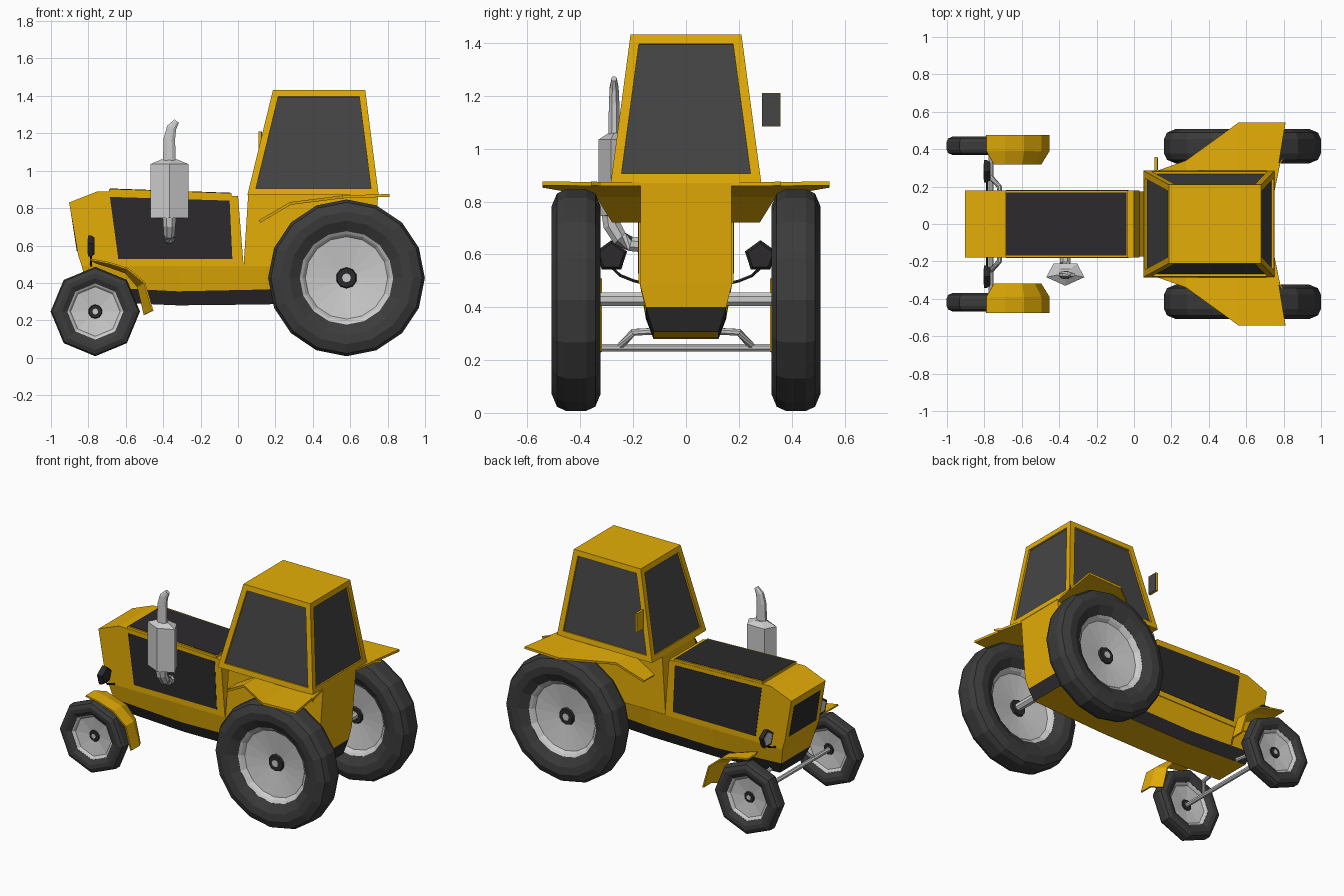
import bpy, bmesh, math
from mathutils import Vector

if "Cube" in bpy.data.objects:
    bpy.data.objects.remove(bpy.data.objects["Cube"])


def material(name, rgb):
    m = bpy.data.materials.new(name)
    m.diffuse_color = (*rgb, 1)
    m.use_nodes = True
    m.node_tree.nodes["Principled BSDF"].inputs["Base Color"].default_value = m.diffuse_color
    return m


YELLOW = material("yellow_paint", (0.78, 0.42, 0.002))
DARK = material("dark_trim", (0.025, 0.023, 0.025))
GLASS = material("dark_glass", (0.06, 0.06, 0.06))
RUBBER = material("rubber", (0.045, 0.045, 0.045))


def make(name, verts, faces, mats=()):
    bm = bmesh.new()
    vs = [bm.verts.new(v) for v in verts]
    for f in faces:
        bm.faces.new([vs[i] for i in f])
    bmesh.ops.recalc_face_normals(bm, faces=bm.faces)
    me = bpy.data.meshes.new(name)
    bm.to_mesh(me)
    bm.free()
    for m in mats:
        me.materials.append(m)
    ob = bpy.data.objects.new(name, me)
    bpy.context.collection.objects.link(ob)
    return ob


def loft(name, rings, mats=(), caps=True, closed=False):
    n, k = len(rings[0]), len(rings)
    verts = [v for r in rings for v in r]
    faces = [(i * n + j, i * n + (j + 1) % n, (i + 1) % k * n + (j + 1) % n, (i + 1) % k * n + j)
             for i in range(k if closed else k - 1) for j in range(n)]
    if caps and not closed:
        faces += [tuple(range(n)), tuple(range((k - 1) * n, k * n))]
    return make(name, verts, faces, mats)


def slab(name, prof, y0, y1, mats):
    return loft(name, [[(x, y, z) for x, z in prof] for y in (y0, y1)], mats)


def mirror_y(ob):
    c = ob.modifiers.new("mirror", "MIRROR")
    c.use_axis = (False, True, False)
    return ob


def pipe(name, path, radii, sides=8, mats=(), squash=1.0):
    pts = [Vector(p) for p in path]
    rings = []
    for i, p in enumerate(pts):
        t = (pts[min(i + 1, len(pts) - 1)] - pts[max(i - 1, 0)]).normalized()
        a = t.cross(Vector((0, 1, 0)) if abs(t.y) < 0.8 else Vector((1, 0, 0))).normalized()
        b = t.cross(a) * squash
        r = radii[i]
        rings.append([p + r * (a * math.cos(w) + b * math.sin(w))
                      for w in (math.tau * (j + 0.5) / sides for j in range(sides))])
    return loft(name, rings, mats)


def lathe_y(name, prof, centre, sides, mats=(), closed=False):
    # profile of (radius, y offset) spun around the y direction
    cx, cy, cz = centre
    rings = [[(cx + r * math.sin(math.tau * j / sides), cy + y, cz + r * math.cos(math.tau * j / sides))
              for j in range(sides)] for r, y in prof]
    return loft(name, rings, mats, closed=closed)


# Wheels: tyre, dished rim and hub on each corner
def wheel(name, centre, R, rim, w, hub, sides):
    d = R - rim
    half = [(rim, 0.62), (rim + 0.33 * d, 0.95), (rim + 0.62 * d, 1.0), (R - 0.09 * d, 0.78), (R, 0.42)]
    prof = [(r, -y * w) for r, y in half] + [(r, y * w) for r, y in reversed(half)]
    lathe_y(name + "_tyre", prof, centre, sides, [RUBBER], closed=True)
    face = [(hub, 0.06), (rim * 0.88, 0.3), (rim * 0.94, 0.5), (rim + 0.004, 0.64)]
    lathe_y(name + "_rim", [(r, -y * w) for r, y in face] + [(r, y * w) for r, y in reversed(face)],
            centre, sides)
    bolt = [(hub * 0.45, 0.2), (hub * 0.9, 0.2), (hub, 0.05)]
    lathe_y(name + "_hub", [(r, -y * w) for r, y in bolt] + [(r, y * w) for r, y in reversed(bolt)],
            centre, 10, [DARK])
    lathe_y(name + "_hub_cap", [(hub * 0.42, -0.25 * w), (hub * 0.42, 0.25 * w)], centre, 8)


for side, s in (("left", 1), ("right", -1)):
    wheel("rear_wheel_" + side, (0.58, 0.416 * s, 0.427), 0.419, 0.25, 0.093, 0.057, 16)
    wheel("front_wheel_" + side, (-0.763, 0.418 * s, 0.247), 0.239, 0.15, 0.05, 0.038, 8)

# Axles and steering brackets
pipe("rear_axle", [(0.58, -0.41, 0.43), (0.58, 0.41, 0.43)], [0.028] * 2)
pipe("front_axle", [(-0.765, -0.415, 0.247), (-0.765, 0.415, 0.247)], [0.015] * 2)
mirror_y(pipe("steering_bracket", [(-0.765, 0.25, 0.25), (-0.72, 0.2, 0.305), (-0.71, 0.1, 0.31)], [0.014] * 3))

# Hood, with raised lid and dark panels
slab("hood", [(-0.903, 0.83), (-0.75, 0.89), (0, 0.865), (0.03, 0.49), (-0.835, 0.49), (-0.855, 0.55)],
     -0.18, 0.18, [YELLOW])
slab("hood_lid", [(-0.69, 0.88), (-0.69, 0.903), (-0.035, 0.88), (-0.035, 0.86)], -0.178, 0.178, [YELLOW])
slab("hood_top_panel", [(-0.685, 0.89), (-0.685, 0.905), (-0.04, 0.882), (-0.04, 0.87)], -0.168, 0.168, [DARK])
mirror_y(slab("hood_side_panel", [(-0.685, 0.86), (-0.045, 0.84), (-0.03, 0.527), (-0.64, 0.527)],
              0.17, 0.182, [DARK]))
slab("front_grille", [(-0.896, 0.79), (-0.862, 0.57), (-0.84, 0.57), (-0.87, 0.79)], -0.14, 0.14, [DARK])

# Cab base and tapered lower body
slab("cab_base", [(0.055, 0.88), (0.03, 0.49), (0.72, 0.49), (0.75, 0.88)], -0.173, 0.173, [YELLOW])
lower, skirt = [], []
for x0, x1, x2, zt, zb in ((-0.835, -0.81, -0.78, 0.38, 0.30), (-0.32, -0.32, -0.32, 0.355, 0.28),
                           (0.15, 0.15, 0.15, 0.365, 0.285), (0.72, 0.71, 0.69, 0.40, 0.308)):
    lower.append([(x0, -0.175, 0.49), (x0, 0.175, 0.49), (x1, 0.152, zt), (x1, -0.152, zt)])
    skirt.append([(x1, -0.152, zt), (x1, 0.152, zt), (x2, 0.123, zb), (x2, -0.123, zb)])
loft("lower_body", lower, [YELLOW])
belly = loft("belly", skirt, [DARK, YELLOW])
for p in belly.data.polygons:
    p.material_index = int(p.normal.z < -0.7)


# Cab: tapered box with inset windows
def rect(x0, x1, y, z):
    return [(x0, -y, z), (x1, -y, z), (x1, y, z), (x0, y, z)]


cab = loft("cab", [rect(0.05, 0.752, 0.285, 0.87), rect(0.187, 0.68, 0.21, 1.432)], [YELLOW, GLASS])
bm = bmesh.new()
bm.from_mesh(cab.data)
walls = [f for f in bm.faces if abs(f.normal.z) < 0.8]
bmesh.ops.inset_individual(bm, faces=walls, thickness=0.036, use_even_offset=True)
frame_walls = []
for f in walls:
    hole = bmesh.ops.extrude_discrete_faces(bm, faces=[f])["faces"][0]
    bmesh.ops.translate(bm, verts=hole.verts, vec=hole.normal * -0.012)
    hole.material_index = 1
bm.to_mesh(cab.data)
bm.free()


# Thin plates following rows of inner and outer points
def plate(name, rows, thick):
    n = len(rows[0])
    verts = [p for r in rows for p in r]
    faces = [(i * n + j, i * n + j + 1, (i + 1) * n + j + 1, (i + 1) * n + j)
             for i in range(len(rows) - 1) for j in range(n - 1)]
    ob = mirror_y(make(name, verts, faces, [YELLOW]))
    sol = ob.modifiers.new("thickness", "SOLIDIFY")
    sol.thickness = thick
    sol.offset = 0
    return ob


# Fenders
plate("rear_fender", [[(0.115, 0.17, 0.728), (0.115, 0.28, 0.728)], [(0.28, 0.17, 0.825), (0.28, 0.34, 0.825)],
                      [(0.56, 0.17, 0.86), (0.56, 0.543, 0.86)], [(0.75, 0.17, 0.866), (0.81, 0.543, 0.868)]],
      0.015)
plate("rear_fender_corner", [[(0.75, 0.17, 0.866), (0.75, 0.28, 0.866)], [(0.785, 0.34, 0.867), (0.81, 0.36, 0.868)]],
      0.015)
arc = [(-0.79, 0.525, -0.75), (-0.69, 0.507, -0.69), (-0.59, 0.475, -0.6), (-0.5, 0.4, -0.535), (-0.457, 0.25, -0.5)]
plate("front_fender", [[(xi, 0.32, z - 0.02), (x, 0.39, z), (x, 0.475, z)] for x, z, xi in arc], 0.01)

# Headlights on curved arms
for side, s in (("left", 1), ("right", -1)):
    def pentagon(x, r):
        return [(x, s * 0.282 + r * math.sin(math.tau * j / 5), 0.592 + r * math.cos(math.tau * j / 5))
                for j in range(5)]
    loft("headlight_" + side, [pentagon(-0.802, 0.062), pentagon(-0.785, 0.062), pentagon(-0.768, 0.05)], [DARK])
    loft("headlight_lens_" + side, [pentagon(-0.805, 0.045), pentagon(-0.795, 0.045)])
    pipe("headlight_arm_" + side, [(-0.785, s * 0.282, 0.55), (-0.785, s * 0.25, 0.52), (-0.785, s * 0.2, 0.5),
                                   (-0.785, s * 0.16, 0.49)], [0.006] * 4, 5, [DARK])

# Exhaust: flattened pentagonal muffler, bent stack, inlet pipe
loft("muffler", [[(-0.367 + r * math.sin(math.tau * j / 5), -0.264 - 0.62 * r * math.cos(math.tau * j / 5), z)
                  for j in range(5)] for z, r in ((0.745, 0.06), (0.747, 0.107), (1.035, 0.107), (1.06, 0.045))])
pipe("exhaust_stack", [(-0.367, -0.272, 1.05), (-0.367, -0.272, 1.17), (-0.355, -0.272, 1.23), (-0.328, -0.272, 1.265)],
     [0.037, 0.033, 0.028, 0.016], 8, squash=0.65)
pipe("exhaust_inlet", [(-0.367, -0.285, 0.77), (-0.367, -0.28, 0.71), (-0.367, -0.25, 0.66), (-0.367, -0.21, 0.64),
                       (-0.367, -0.16, 0.635)], [0.04, 0.036, 0.032, 0.03, 0.03])

# Side mirror
loft("mirror_housing", [rect(0.11, 0.124, 0.035, z) for z in (1.085, 1.21)], [YELLOW]).location.y = 0.322
loft("mirror_face", [rect(0.12, 0.127, 0.034, z) for z in (1.086, 1.209)], [GLASS]).location.y = 0.322
